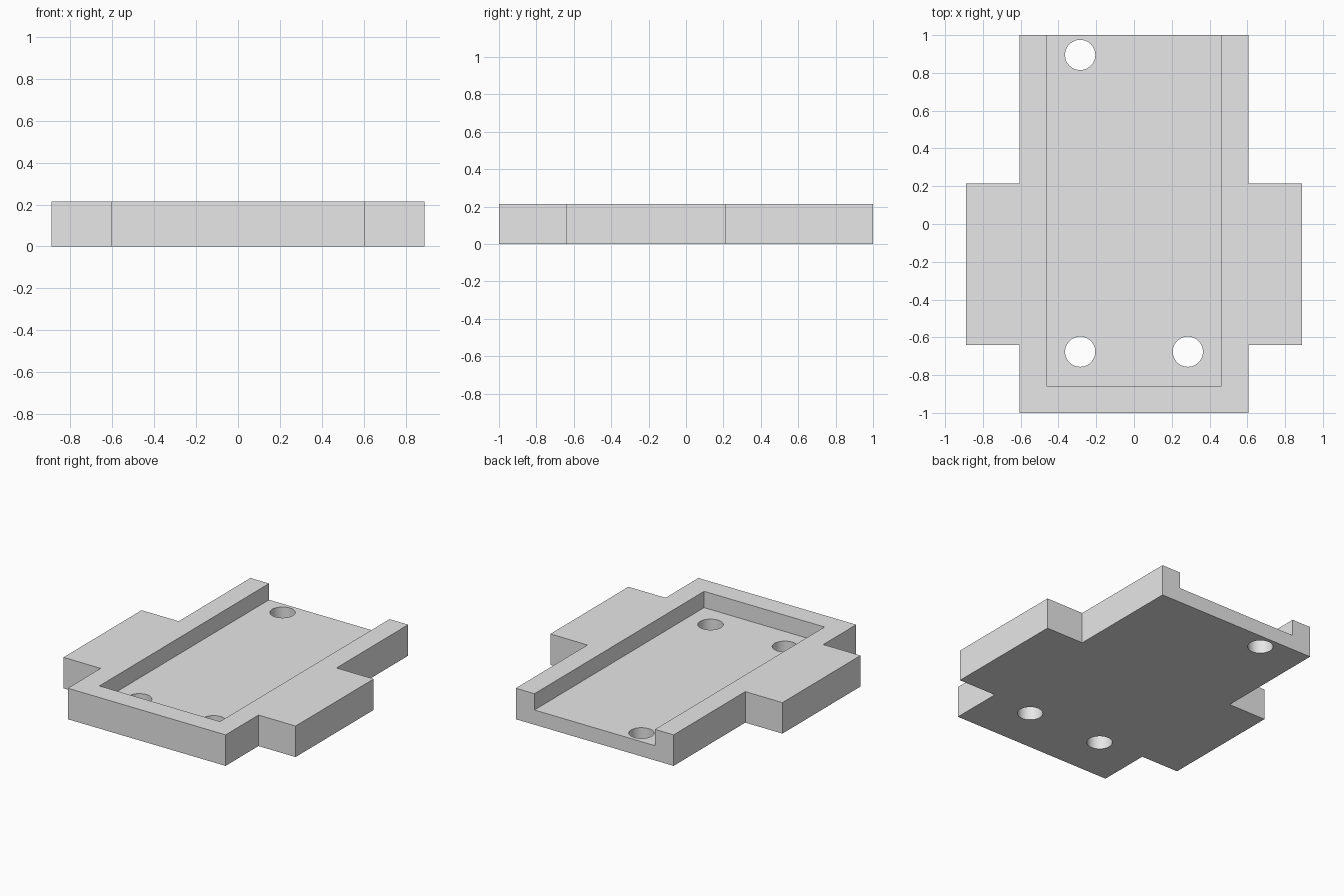
import bpy
import bmesh
import math

old = bpy.data.objects.get("Cube")
if old:
    bpy.data.objects.remove(old, do_unlink=True)

HEIGHT, FLOOR = 0.215, 0.102


def prism(name, outline, low, high):
    """Extrude a plan outline straight up between two heights."""
    bm = bmesh.new()
    base = bm.faces.new([bm.verts.new((x, y, low)) for x, y in outline])
    top = bmesh.ops.extrude_face_region(bm, geom=[base])["geom"]
    moved = [v for v in top if isinstance(v, bmesh.types.BMVert)]
    bmesh.ops.translate(bm, verts=moved, vec=(0, 0, high - low))
    bmesh.ops.recalc_face_normals(bm, faces=bm.faces)
    mesh = bpy.data.meshes.new(name)
    bm.to_mesh(mesh)
    bm.free()
    obj = bpy.data.objects.new(name, mesh)
    bpy.context.collection.objects.link(obj)
    return obj


def circle(cx, cy, radius, sides=48):
    steps = [math.tau * i / sides for i in range(sides)]
    return [(cx + radius * math.cos(a), cy + radius * math.sin(a)) for a in steps]


def cut(target, cutter):
    mod = target.modifiers.new("cut", "BOOLEAN")
    mod.operation = "DIFFERENCE"
    mod.solver = "EXACT"
    mod.object = cutter
    bpy.context.view_layer.objects.active = target
    bpy.ops.object.modifier_apply(modifier=mod.name)
    bpy.data.objects.remove(cutter, do_unlink=True)


grey = bpy.data.materials.new("light grey")
grey.use_nodes = True
grey.diffuse_color = (0.8, 0.8, 0.8, 1)
grey.node_tree.nodes["Principled BSDF"].inputs["Base Color"].default_value = grey.diffuse_color

# Tray body with a wing on each side, mirrored from one half outline
half = [(0.605, -1), (0.605, -0.64), (0.89, -0.64),
        (0.89, 0.215), (0.605, 0.215), (0.605, 1)]
outline = half + [(-x, y) for x, y in reversed(half)]
tray = prism("tray", outline, 0, HEIGHT)
tray.data.materials.append(grey)

# Recess, open at the back
recess = [(-0.462, -0.858), (0.462, -0.858), (0.462, 1.1), (-0.462, 1.1)]
cut(tray, prism("recess_cutter", recess, FLOOR, HEIGHT + 0.1))

# Screw holes through the floor
for x, y in [(-0.285, 0.895), (-0.285, -0.676), (0.285, -0.676)]:
    cut(tray, prism("hole_cutter", circle(x, y, 0.08), -0.1, HEIGHT + 0.1))

# Round hole walls, crisp edges elsewhere
bpy.ops.object.select_all(action="DESELECT")
tray.select_set(True)
bpy.context.view_layer.objects.active = tray
bpy.ops.object.shade_smooth_by_angle(angle=math.radians(30))
